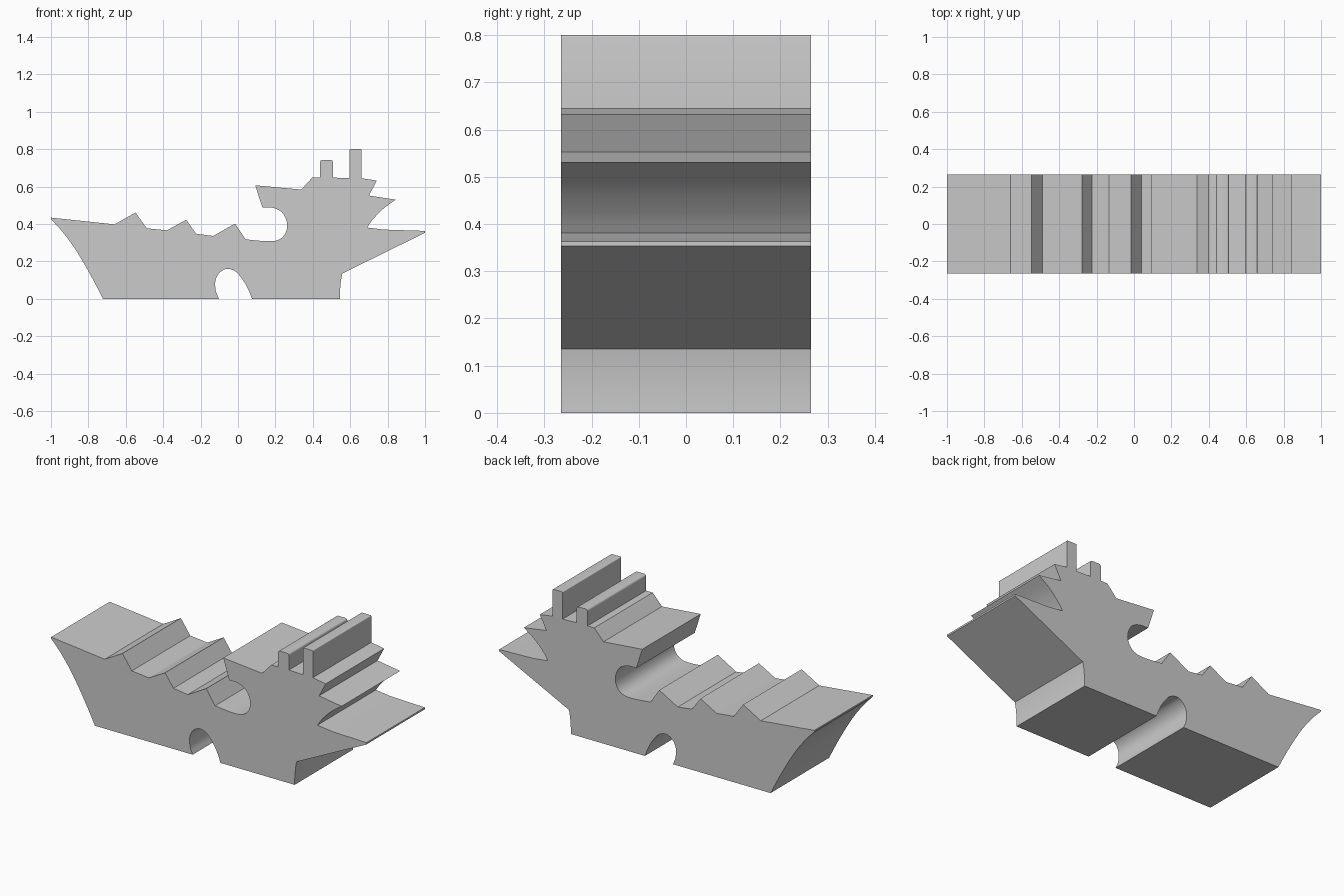
import bpy, bmesh, math

if "Cube" in bpy.data.objects:
    bpy.data.objects.remove(bpy.data.objects["Cube"])

HALF = 0.265  # half thickness in y


def smooth(pts, n=6):
    """Catmull-Rom curve through the points."""
    p = [pts[0]] + pts + [pts[-1]]
    out = []
    for i in range(1, len(p) - 2):
        a, b, c, d = p[i - 1:i + 3]
        for k in range(n):
            t = k / n
            out.append(tuple(0.5 * (2 * b[j] + (c[j] - a[j]) * t
                             + (2 * a[j] - 5 * b[j] + 4 * c[j] - d[j]) * t * t
                             + (3 * b[j] - a[j] - 3 * c[j] + d[j]) * t ** 3) for j in (0, 1)))
    return out + [pts[-1]]


def post(x0, x1, base, top, r):
    """Upright post with rounded top corners, right to left."""
    out = [(x1, base)]
    for cx, start in ((x1 - r, 0), (x0 + r, 90)):
        for k in range(5):
            a = math.radians(start + 22.5 * k)
            out.append((cx + r * math.cos(a), top - r + r * math.sin(a)))
    return out + [(x0, base)]


outline = []
# keel and arch
outline += [(-0.722, 0)]
outline += smooth([(-0.102, 0), (-0.118, 0.04), (-0.121, 0.095), (-0.10, 0.138), (-0.06, 0.16),
                   (-0.012, 0.145), (0.03, 0.095), (0.055, 0.05), (0.075, 0)])
# front foot and jutting bow
outline += smooth([(0.545, 0), (0.546, 0.05), (0.551, 0.10), (0.557, 0.135)], 3)
outline += [(1.0, 0.353), (1.0, 0.363)]
# spikes on the right
outline += [(0.78, 0.370)]
outline += smooth([(0.69, 0.381), (0.72, 0.423), (0.775, 0.48), (0.843, 0.530)], 4)
outline += [(0.70, 0.552), (0.742, 0.632)]
# two posts
outline += post(0.597, 0.660, 0.645, 0.80, 0.004)
outline += post(0.439, 0.508, 0.648, 0.742, 0.012)
# brow and snout
outline += [(0.397, 0.648), (0.38, 0.630), (0.338, 0.584), (0.092, 0.607)]
# hollow below the snout
outline += smooth([(0.130, 0.489), (0.188, 0.486), (0.238, 0.459), (0.263, 0.40),
                   (0.250, 0.345), (0.212, 0.314), (0.15, 0.308), (0.04, 0.318)])
# saw teeth along the back
outline += [(-0.016, 0.402), (-0.133, 0.336), (-0.224, 0.348), (-0.277, 0.423),
            (-0.38, 0.366), (-0.488, 0.377), (-0.548, 0.461), (-0.66, 0.398)]
# stern with curved hull edge
outline += [(-1.0, 0.434)]
outline += smooth([(-1.0, 0.425), (-0.94, 0.36), (-0.87, 0.265), (-0.79, 0.13), (-0.722, 0)])[:-1]

# extrude the profile through y
bm = bmesh.new()
face = bm.faces.new([bm.verts.new((x, -HALF, z)) for x, z in outline])
ext = bmesh.ops.extrude_face_region(bm, geom=[face])
bmesh.ops.translate(bm, vec=(0, 2 * HALF, 0),
                    verts=[v for v in ext["geom"] if isinstance(v, bmesh.types.BMVert)])
bmesh.ops.recalc_face_normals(bm, faces=bm.faces)
mesh = bpy.data.meshes.new("ship_slab")
bm.to_mesh(mesh)
bm.free()
body = bpy.data.objects.new("ship_slab", mesh)
bpy.context.collection.objects.link(body)

# one plain grey
grey = bpy.data.materials.new("light_grey")
grey.diffuse_color = (0.6, 0.6, 0.6, 1)
grey.use_nodes = True
grey.node_tree.nodes["Principled BSDF"].inputs["Base Color"].default_value = grey.diffuse_color
mesh.materials.append(grey)

bpy.context.view_layer.objects.active = body
body.select_set(True)
bpy.ops.object.shade_smooth_by_angle(angle=math.radians(30))
